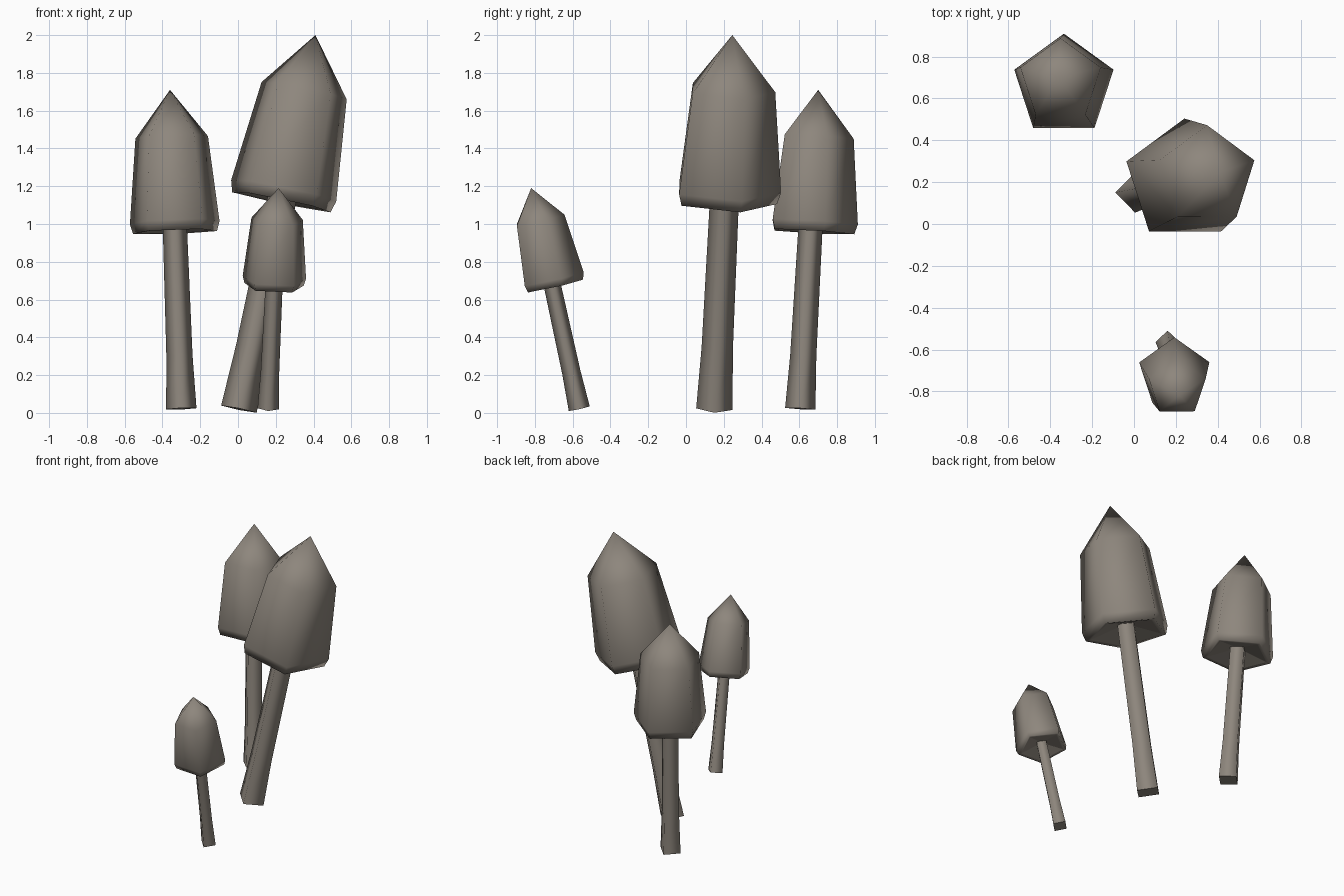
import bpy, bmesh, math
from mathutils import Vector

if "Cube" in bpy.data.objects:
    bpy.data.objects.remove(bpy.data.objects["Cube"])

mat = bpy.data.materials.new("grey_brown")
mat.diffuse_color = (0.27, 0.24, 0.205, 1)
mat.use_nodes = True
mat.node_tree.nodes["Principled BSDF"].inputs["Base Color"].default_value = mat.diffuse_color


def lathe(name, sides, start_deg, profile, base, tip, flat_rows=()):
    """Revolve (radius, height) rows with few sides, then scale and lean the part from base to tip.
    Radius 0 makes a single pole vertex."""
    base, tip = Vector(base), Vector(tip)
    axis = tip - base
    rot = Vector((0, 0, 1)).rotation_difference(axis)
    size = axis.length
    bm = bmesh.new()

    def place(x, y, z):
        return bm.verts.new(base + rot @ (Vector((x, y, z)) * size))

    rings = []
    for r, z in profile:
        if r == 0:
            rings.append([place(0, 0, z)] * sides)
        else:
            angles = [math.radians(start_deg + 360 * i / sides) for i in range(sides)]
            rings.append([place(r * math.cos(a), r * math.sin(a), z) for a in angles])
    for row, (lo, hi) in enumerate(zip(rings, rings[1:])):
        for i in range(sides):
            j = (i + 1) % sides
            corners = list(dict.fromkeys([lo[i], lo[j], hi[j], hi[i]]))
            face = bm.faces.new(corners)
            face.smooth = row not in flat_rows
    bmesh.ops.recalc_face_normals(bm, faces=bm.faces)
    mesh = bpy.data.meshes.new(name)
    bm.to_mesh(mesh)
    bm.free()
    mesh.materials.append(mat)
    ob = bpy.data.objects.new(name, mesh)
    bpy.context.collection.objects.link(ob)
    return ob


# square flared stem, heights as a fraction of the whole mushroom
STEM = [(0, 0), (0.0475, 0), (0.041, 0.165), (0.0375, 0.62), (0, 0.62)]
# five-sided pointed cap with bevelled rim and shallow hollow underside
CAP = [(0, 0.588), (0.122, 0.557), (0.138, 0.555), (0.1475, 0.586),
       (0.1195, 0.853), (0, 1.0)]

# name, base centre, tip
mushrooms = [
    ("tall", (0.005, 0.15, 0.02), (0.41, 0.245, 2.0)),
    ("middle", (-0.30, 0.605, 0.022), (-0.36, 0.70, 1.71)),
    ("small", (0.16, -0.565, 0.022), (0.215, -0.82, 1.19)),
]
for label, base, tip in mushrooms:
    lathe(label + "_mushroom_stem", 4, 0, STEM, base, tip, flat_rows=(0, 3))
    lathe(label + "_mushroom_cap", 5, 90, CAP, base, tip, flat_rows=(0,))
